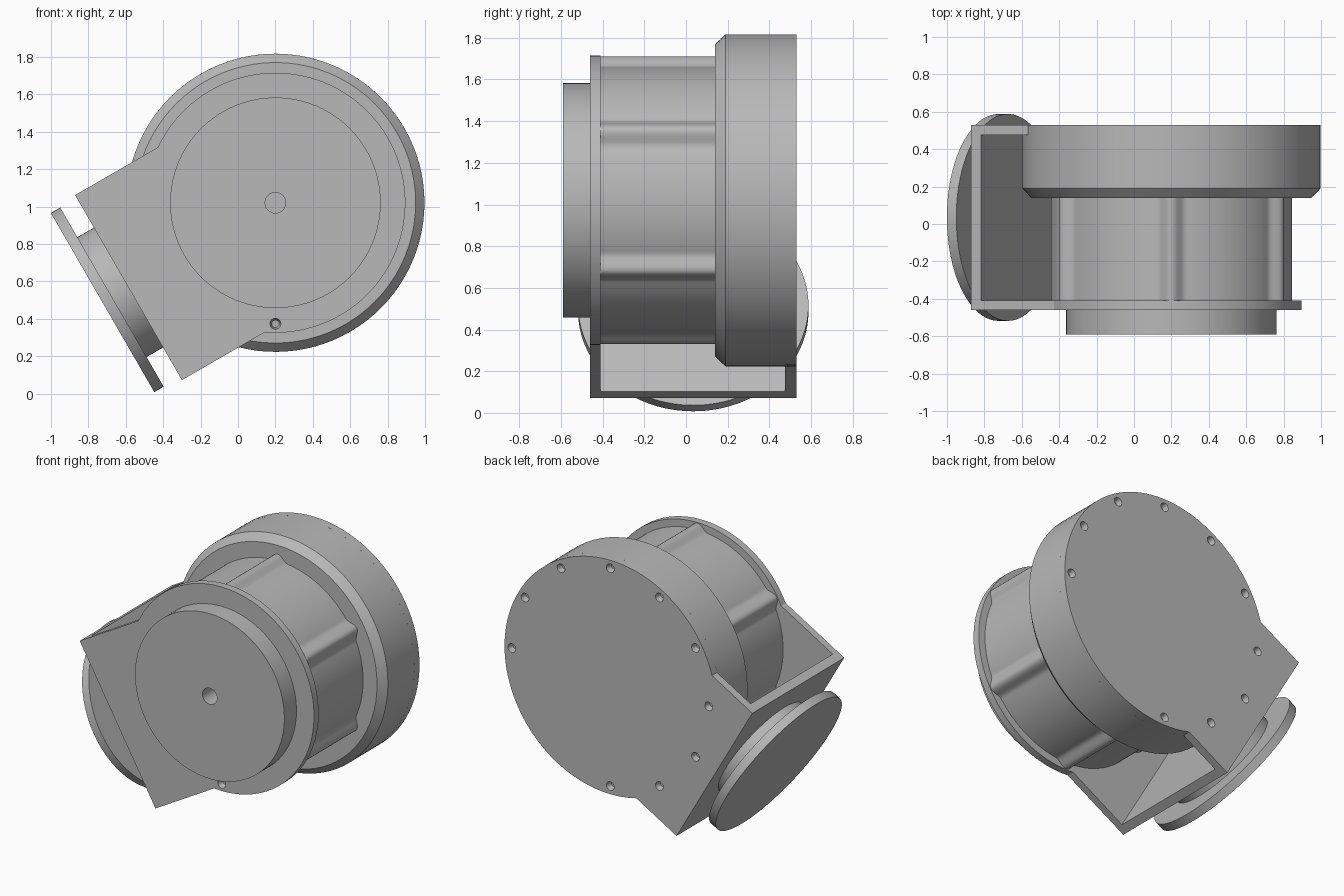
import bpy, bmesh
from math import sin, cos, pi, radians, asin
from mathutils import Matrix, Vector

cube = bpy.data.objects.get("Cube")
if cube:
    bpy.data.objects.remove(cube, do_unlink=True)

grey = bpy.data.materials.new("machined_grey")
grey.use_nodes = True
grey.diffuse_color = (0.48, 0.48, 0.48, 1)
grey.node_tree.nodes["Principled BSDF"].inputs["Base Color"].default_value = grey.diffuse_color


def frame(origin, ex, ey, ez):
    m = Matrix((ex, ey, ez)).transposed().to_4x4()
    m.translation = Vector(origin)
    return m


# Main axis runs front to back; the input axis points out to the lower right
TILT = radians(210)
CX, CZ = 0.2, 1.02
MAIN = frame((CX, 0, CZ), (1, 0, 0), (0, 0, 1), (0, 1, 0))
OUT = frame((CX, 0.035, CZ), (0, 1, 0), (-sin(TILT), 0, cos(TILT)),
            (cos(TILT), 0, sin(TILT)))
BORE, HALF, REACH = 0.055, 0.571, 0.907


def finish(name, bm, matrix):
    bmesh.ops.remove_doubles(bm, verts=bm.verts, dist=1e-5)
    bm.transform(matrix)
    bmesh.ops.recalc_face_normals(bm, faces=bm.faces)
    mesh = bpy.data.meshes.new(name)
    bm.to_mesh(mesh)
    bm.free()
    mesh.materials.append(grey)
    obj = bpy.data.objects.new(name, mesh)
    bpy.context.collection.objects.link(obj)
    smooth(mesh)
    return obj


def smooth(mesh):
    mesh.shade_smooth()
    mesh.set_sharp_from_angle(angle=radians(30))


def lathe(name, profile, matrix, n=80, swell=None):
    """Revolve (radius, height) points; swell adds to outer radii by angle."""
    bm = bmesh.new()
    rings = []
    for i in range(n):
        a = 2 * pi * i / n
        ring = []
        for r, h in profile:
            if swell and r > BORE:
                r += swell(a)
            ring.append(bm.verts.new((r * cos(a), r * sin(a), h)))
        rings.append(ring)
    closed = profile[0][0] > 0
    k = len(profile)
    for i in range(n):
        p, q = rings[i], rings[(i + 1) % n]
        for j in range(k if closed else k - 1):
            m = (j + 1) % k
            bm.faces.new((p[j], q[j], q[m], p[m]))
    return finish(name, bm, matrix)


def tube(r, y0, y1, inner=BORE):
    return [(inner, y0), (r, y0), (r, y1), (inner, y1)]


def plate(name, r, y0, y1):
    """Round plate with a square tongue reaching to the input side."""
    gap = asin(HALF / r)
    n = 72
    sweep = 2 * pi - 2 * gap
    pts = [(r * cos(TILT + gap + sweep * i / n), r * sin(TILT + gap + sweep * i / n))
           for i in range(n + 1)]
    for side in (-HALF, HALF):
        pts.append((REACH * cos(TILT) - side * sin(TILT),
                    REACH * sin(TILT) + side * cos(TILT)))
    bm = bmesh.new()
    face = bm.faces.new([bm.verts.new((x, z, y0)) for x, z in pts])
    ext = bmesh.ops.extrude_face_region(bm, geom=[face])["geom"]
    bmesh.ops.translate(bm, vec=(0, 0, y1 - y0),
                        verts=[v for v in ext if isinstance(v, bmesh.types.BMVert)])
    return finish(name, bm, MAIN)


def cylinder(bm, x, z, y0, y1, r0, r1, n):
    bmesh.ops.create_cone(bm, cap_ends=True, segments=n, radius1=r0, radius2=r1,
                          depth=y1 - y0,
                          matrix=Matrix.Translation((x, z, (y0 + y1) / 2)))


def cut(obj, bm):
    cutter = finish("cutter", bm, MAIN)
    cutter.hide_render = True
    mod = obj.modifiers.new("cut", "BOOLEAN")
    mod.operation, mod.solver, mod.object = "DIFFERENCE", "EXACT", cutter
    deps = bpy.context.evaluated_depsgraph_get()
    mesh = bpy.data.meshes.new_from_object(obj.evaluated_get(deps))
    obj.modifiers.clear()
    obj.data = mesh
    smooth(mesh)
    bpy.data.objects.remove(cutter, do_unlink=True)


def drill(obj, circle, angles, surface, inward):
    """Tapered screw holes on a bolt circle."""
    bm = bmesh.new()
    for a in angles:
        x, z = circle * cos(radians(a)), circle * sin(radians(a))
        if inward > 0:
            cylinder(bm, x, z, surface - 0.01, surface + 0.04, 0.032, 0.02, 16)
        else:
            cylinder(bm, x, z, surface - 0.04, surface + 0.01, 0.02, 0.032, 16)
    cut(obj, bm)


def pocket(obj, r, y0, y1):
    bm = bmesh.new()
    cylinder(bm, 0, 0, y0, y1, r, r, 80)
    cut(obj, bm)


def bosses(a):
    d = abs((a - pi / 6 + pi / 6) % (pi / 3) - pi / 6) / radians(7)
    return 0.045 * (0.5 + 0.5 * cos(pi * d)) if d < 1 else 0


# Front plate, its recess and six screws
front = plate("front_plate", 0.695, -0.46, -0.41)
pocket(front, 0.585, -0.5, -0.43)
pocket(front, BORE, -0.5, -0.3)
drill(front, 0.647, range(30, 390, 60), -0.46, 1)
lathe("front_cover", tube(0.563, -0.59, -0.43), MAIN)

# Body with six screw bosses along it
lathe("body", tube(0.645, -0.41, 0.14), MAIN, 360, bosses)

# Rear ring with chamfered front, and the back plate closing it
lathe("rear_ring", [(BORE, 0.14), (0.75, 0.14), (0.797, 0.19), (0.797, 0.475),
                    (BORE, 0.475)], MAIN)
back = plate("back_plate", 0.797, 0.475, 0.53)
pocket(back, 0.61, 0.48, 0.6)
pocket(back, BORE, 0.4, 0.6)
drill(back, 0.742, range(0, 360, 30), 0.53, -1)

# Output rotor with its bolt pattern
rotor = lathe("output_rotor", tube(0.555, 0.475, 0.53), MAIN)
drill(rotor, 0.485, [11.25 + 22.5 * i for i in range(16)] + [90, 270], 0.53, -1)

# End wall joining the two plates
bm = bmesh.new()
bmesh.ops.create_cube(bm, size=1)
wall_in = 0.847
bm.transform(Matrix.Translation((-0.0025, 0, (wall_in + REACH) / 2))
             @ Matrix.Diagonal((0.885, 2 * HALF, REACH - wall_in, 1)))
finish("end_wall", bm, OUT)

# Input neck and flange
lathe("input_neck", [(0, 0.9), (0.37, 0.9), (0.37, 1.012), (0, 1.012)], OUT)
lathe("input_flange", [(0, 1.009), (0.553, 1.009), (0.553, 1.067), (0, 1.067)], OUT)
